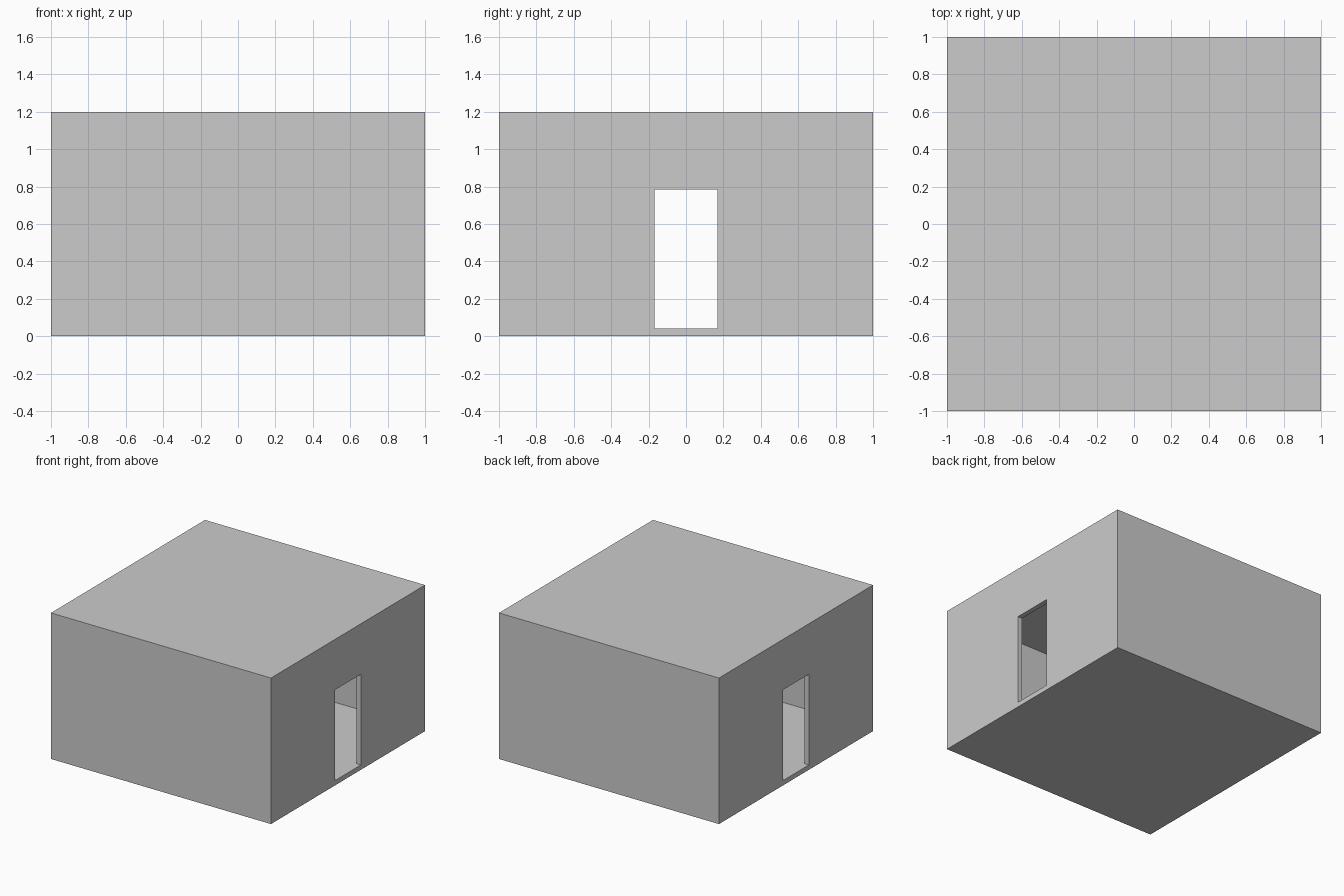
import bpy

if "Cube" in bpy.data.objects:
    bpy.data.objects.remove(bpy.data.objects["Cube"])

WALL = 0.04        # thickness of walls, floor and ceiling
HEIGHT = 1.2
DOOR_WIDTH = 0.336
DOOR_TOP = 0.785


def box(name, size, z_bottom):
    """Box centred on x and y, resting at z_bottom."""
    bpy.ops.mesh.primitive_cube_add(size=1, location=(0, 0, z_bottom + size[2] / 2))
    ob = bpy.context.object
    ob.name = name
    ob.scale = size
    bpy.ops.object.transform_apply(location=True, rotation=False, scale=True)
    return ob


def cut(target, cutter):
    """Subtract cutter from target, then discard the cutter."""
    cutter.hide_render = True
    mod = target.modifiers.new("cut", 'BOOLEAN')
    mod.operation = 'DIFFERENCE'
    mod.solver = 'EXACT'
    mod.object = cutter
    bpy.context.view_layer.objects.active = target
    bpy.ops.object.modifier_apply(modifier=mod.name)
    bpy.data.objects.remove(cutter)


# Outer block of the room
room = box("room_shell", (2, 2, HEIGHT), 0)

# Hollow interior
cut(room, box("interior_cutter", (2 - 2 * WALL, 2 - 2 * WALL, HEIGHT - 2 * WALL), WALL))

# Facing doorways in the left and right walls, level with the floor
cut(room, box("doorway_cutter", (2.4, DOOR_WIDTH, DOOR_TOP - WALL), WALL))
